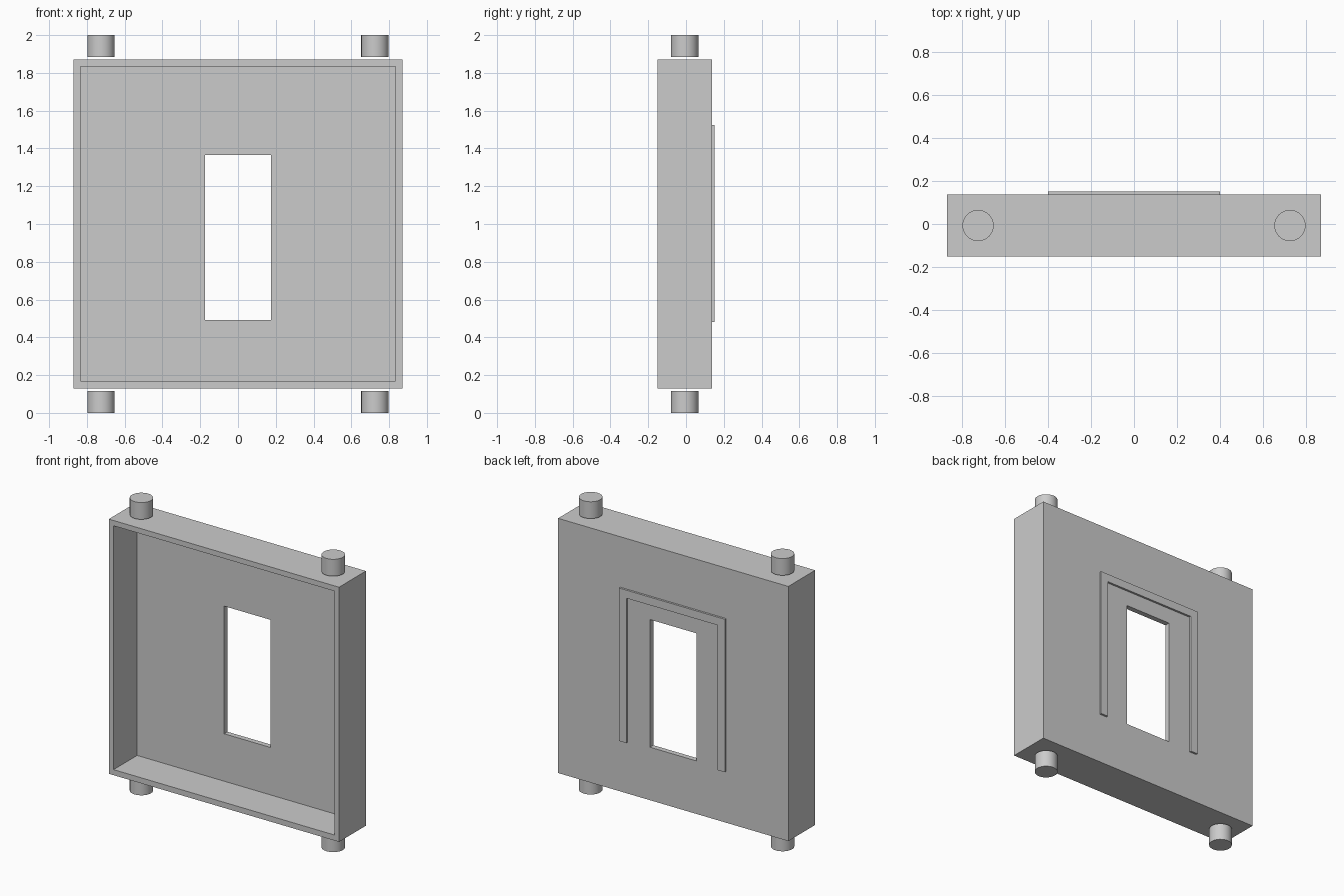
import bpy, bmesh, math

if "Cube" in bpy.data.objects:
    bpy.data.objects.remove(bpy.data.objects["Cube"])

Y_FRONT, Y_BACK, Y_TRIM = -0.152, 0.138, 0.152
WALL = 0.036
Y_FLOOR = Y_BACK - WALL
OUTER = (0.87, 0.13, 1.87)        # half width, bottom, top
INNER = (0.834, 0.168, 1.834)
WINDOW = (0.176, 0.492, 1.364)


def finish(name, bm):
    bmesh.ops.recalc_face_normals(bm, faces=bm.faces)
    mesh = bpy.data.meshes.new(name)
    bm.to_mesh(mesh)
    bm.free()
    obj = bpy.data.objects.new(name, mesh)
    bpy.context.collection.objects.link(obj)
    return obj


def ring(bm, rect, y):
    w, z0, z1 = rect
    return [bm.verts.new((x, y, z)) for x, z in ((-w, z0), (w, z0), (w, z1), (-w, z1))]


# Wall panel: open-front tray with a window, lofted through rectangular rings
bm = bmesh.new()
rings = [ring(bm, r, y) for r, y in (
    (OUTER, Y_BACK), (OUTER, Y_FRONT), (INNER, Y_FRONT),
    (INNER, Y_FLOOR), (WINDOW, Y_FLOOR), (WINDOW, Y_BACK))]
for i, a in enumerate(rings):
    b = rings[(i + 1) % len(rings)]
    for j in range(4):
        k = (j + 1) % 4
        bm.faces.new((a[j], a[k], b[k], b[j]))
finish("wall_panel", bm)

# Raised window trim on the back: extruded upside-down U
W, T, Z0, Z1 = 0.4, 0.055, 0.48, 1.525
profile = [(-W, Z0), (-W, Z1), (W, Z1), (W, Z0),
           (W - T, Z0), (W - T, Z1 - T), (-W + T, Z1 - T), (-W + T, Z0)]
bm = bmesh.new()
face = bm.faces.new([bm.verts.new((x, Y_BACK, z)) for x, z in profile])
ext = bmesh.ops.extrude_face_region(bm, geom=[face], use_keep_orig=True)
moved = [g for g in ext["geom"] if isinstance(g, bmesh.types.BMVert)]
bmesh.ops.translate(bm, verts=moved, vec=(0, Y_TRIM - Y_BACK, 0))
finish("window_trim", bm)

# Connector pegs at the four corners, slightly clear of the panel
PEG_H = 0.115
for level, z in (("bottom", PEG_H / 2), ("top", 2 - PEG_H / 2)):
    for side, x in (("left", -0.725), ("right", 0.725)):
        bpy.ops.mesh.primitive_cylinder_add(
            vertices=32, radius=0.0725, depth=PEG_H, location=(x, -0.007, z))
        bpy.context.object.name = f"{level}_{side}_peg"
        bpy.ops.object.shade_smooth_by_angle(angle=math.radians(30))
